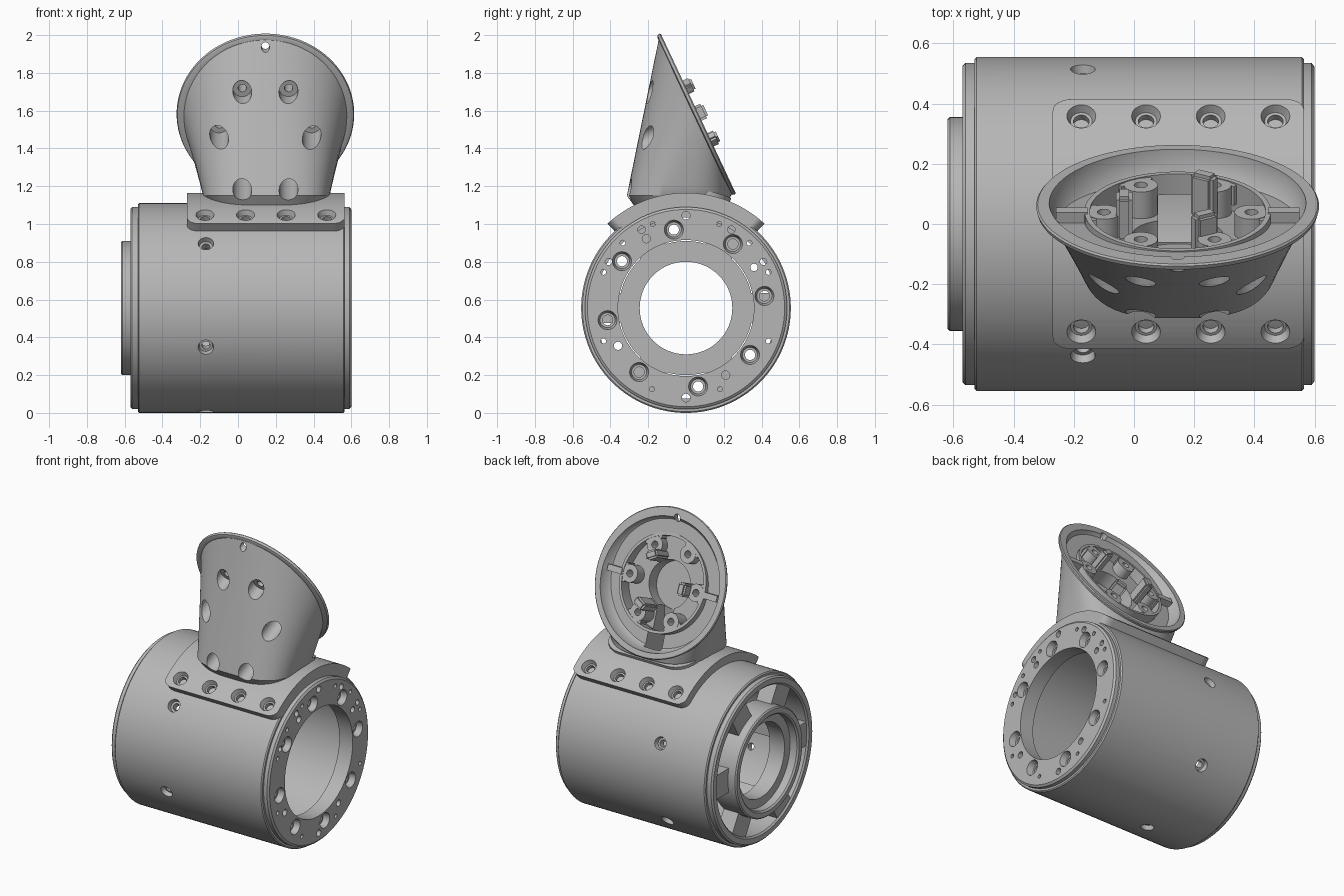
import bpy, bmesh, math
from mathutils import Matrix, Vector

if "Cube" in bpy.data.objects:
    bpy.data.objects.remove(bpy.data.objects["Cube"])

GREY = (0.47, 0.47, 0.47, 1)
mat = bpy.data.materials.new("matte_grey")
mat.use_nodes = True
mat.diffuse_color = GREY
mat.node_tree.nodes["Principled BSDF"].inputs["Base Color"].default_value = GREY


def frame(origin, x, y, z):
    m = Matrix((x, y, z)).transposed().to_4x4()
    m.translation = origin
    return m


# Tube frame: local z runs along world x. Dish frame: local z leaves the dish face.
TUBE_R = 0.555
TUBE = frame((0, 0, TUBE_R), (0, 1, 0), (0, 0, 1), (1, 0, 0))
DISH = frame((0.145, 0.065, 1.585), (1, 0, 0), (0, -0.425, 0.905), (0, 0.905, 0.425))
# The dish floor gets deeper towards the bottom
SLOPED = Matrix.Identity(4)
SLOPED[2][1] = 0.1
SLOPED = DISH @ SLOPED


def rings_to_solid(bm, rings, ring=False):
    n = len(rings[0])
    vs = [[bm.verts.new(p) for p in r] for r in rings]
    for k in range(len(vs) if ring else len(vs) - 1):
        a, b = vs[k], vs[(k + 1) % len(vs)]
        for i in range(n):
            j = (i + 1) % n
            bm.faces.new((a[i], a[j], b[j], b[i]))
    if not ring:
        bm.faces.new(vs[0])
        bm.faces.new(vs[-1])


def lathe(bm, profile, m, seg=32, ring=False):
    """Turn (height, radius) points around the local z axis of m."""
    turn = [2 * math.pi * i / seg for i in range(seg)]
    rings_to_solid(bm, [[m @ Vector((r * math.cos(t), r * math.sin(t), h)) for t in turn]
                        for h, r in profile], ring)


def box(bm, lo, hi, m):
    lo, hi = Vector(lo), Vector(hi)
    s = Matrix.Translation((lo + hi) / 2) @ Matrix.Diagonal((*(hi - lo), 1))
    bmesh.ops.create_cube(bm, size=1, matrix=m @ s)


def at(m, x, y):
    return m @ Matrix.Translation((x, y, 0))


def spin(m, deg):
    return m @ Matrix.Rotation(math.radians(deg), 4, "Z")


def part(name, build):
    bm = bmesh.new()
    build(bm)
    bmesh.ops.recalc_face_normals(bm, faces=bm.faces)
    me = bpy.data.meshes.new(name)
    bm.to_mesh(me)
    bm.free()
    me.materials.append(mat)
    ob = bpy.data.objects.new(name, me)
    bpy.context.collection.objects.link(ob)
    return ob


def combine(ob, build, op="DIFFERENCE"):
    tool = part("tool", build)
    mod = ob.modifiers.new("bool", "BOOLEAN")
    mod.object, mod.operation, mod.solver = tool, op, "EXACT"
    dg = bpy.context.evaluated_depsgraph_get()
    me = bpy.data.meshes.new_from_object(ob.evaluated_get(dg))
    ob.modifiers.clear()
    ob.data = me
    bpy.data.objects.remove(tool)


def smooth(*obs):
    for ob in obs:
        ob.data.shade_smooth()
        ob.data.set_sharp_from_angle(angle=math.radians(28))


def channel(bm):
    box(bm, (0.08, -0.06, 0.9), (0.2, 0.165, 2), Matrix())


# Tubular housing with a thick flange at the right end
housing = part("housing", lambda bm: lathe(bm, [
    (-0.57, 0.525), (-0.56, 0.535), (-0.53, 0.535), (-0.53, 0.548), (-0.523, TUBE_R),
    (0.558, TUBE_R), (0.565, 0.548), (0.565, 0.535), (0.59, 0.535), (0.6, 0.522),
    (0.6, 0.36), (0.5, 0.36), (0.5, 0.48), (-0.56, 0.48), (-0.57, 0.49)], TUBE, 128, True))


def flange_holes(bm):
    for k in range(8):
        a = math.radians(8.8 + 45 * k)
        lathe(bm, [(0.45, 0.027), (0.56, 0.027), (0.56, 0.04), (0.61, 0.053)],
              at(TUBE, 0.42 * math.cos(a), 0.42 * math.sin(a)))
    pins = [(0, 0.49, 0.022), (0, -0.475, 0.022), (-0.235, 0.415, 0.02), (-0.21, 0.367, 0.022),
            (0.24, 0.415, 0.02), (0.36, 0.215, 0.02), (-0.36, -0.2, 0.022), (0.21, -0.355, 0.022)]
    for s in (-1, 1):
        pins += [(s * x, y, r) for x, y, r in (
            (0.175, 0.445, 0.013), (0.335, 0.345, 0.014), (0.41, 0.245, 0.018),
            (0.437, 0.19, 0.014), (0.437, -0.175, 0.014), (0.18, -0.43, 0.013))]
    for x, y, r in pins:
        lathe(bm, [(0.46, r), (0.61, r)], at(TUBE, x, y), 16)


def radial(x, deg):
    """Frame on the tube axis whose z points outwards, deg up from the front."""
    a = math.radians(deg)
    z = Vector((0, -math.cos(a), math.sin(a)))
    return frame((x, 0, TUBE_R), (1, 0, 0), z.cross(Vector((1, 0, 0))), z)


def side_holes(bm):
    for deg in (38, -22, -82, -142, -202):
        lathe(bm, [(0.4, 0.022), (0.525, 0.022), (0.525, 0.035), (0.57, 0.044)], radial(-0.17, deg))


combine(housing, flange_holes)
combine(housing, side_holes)
combine(housing, channel)

# Hub ring at the left end, carried by spokes
hub = part("hub_ring", lambda bm: lathe(bm, [
    (-0.62, 0.347), (-0.612, 0.355), (-0.45, 0.355), (-0.45, 0.245), (-0.56, 0.245),
    (-0.56, 0.305), (-0.61, 0.305), (-0.62, 0.315)], TUBE, 96, True))


def spoke_boxes(bm):
    for k in range(6):
        m = radial(0, 60 * k)
        box(bm, (-0.56, -0.08, 0.34), (-0.45, 0.08, 0.483), m)
        box(bm, (-0.46, -0.08, 0.45), (-0.1, 0.08, 0.483), m)


part("hub_spokes", spoke_boxes)


# Curved saddle plate bolted on top, its long sides radial to the tube
def rounded_prism(bm, x, w, d, r, outer):
    edge = math.sqrt(outer ** 2 - d ** 2)
    rings = []
    for z in (0.85, 1.3):
        k = (z - TUBE_R) / edge
        ring = []
        for q, (sx, sy) in enumerate(((1, 1), (-1, 1), (-1, -1), (1, -1))):
            for i in range(9):
                a = math.radians(90 * q + 90 * i / 8)
                ring.append(Vector((x + sx * (w - r) + r * math.cos(a),
                                    k * (sy * (d - r) + r * math.sin(a)), z)))
        rings.append(ring)
    rings_to_solid(bm, rings)


def curved_plate(name, x, w, d, r, outer):
    ob = part(name, lambda bm: lathe(bm, [
        (-0.4, 0.545), (-0.4, outer), (0.7, outer), (0.7, 0.545)], TUBE, 160, True))
    combine(ob, lambda bm: rounded_prism(bm, x, w, d, r, outer), "INTERSECT")
    combine(ob, channel)
    return ob


def saddle_holes(bm):
    for x in (-0.175, 0.04, 0.255, 0.47):
        for deg in (54, 126):
            lathe(bm, [(0.5, 0.026), (0.58, 0.026), (0.58, 0.036), (0.62, 0.052)], radial(x, deg))


saddle = curved_plate("saddle_plate", 0.1475, 0.4175, 0.415, 0.065, 0.61)
combine(saddle, saddle_holes)
pad = curved_plate("saddle_pad", 0.15, 0.32, 0.24, 0.14, 0.63)


# Wedge-shaped head lofted from a rounded base to the tilted dish
def head_loft(bm):
    base, top, neck = [], [], []
    for i in range(96):
        a = 2 * math.pi * i / 96
        c, s = math.cos(a), math.sin(a)
        sx, sy = (math.copysign(abs(v) ** 0.68, v) for v in (c, s))
        base.append(Vector((0.15 + 0.335 * sx, -0.037 - 0.276 * sy, 1.15)))
        neck.append(Vector((0.15 + 0.3 * sx, -0.037 - 0.24 * sy, 1.1)))
        top.append(DISH @ Vector((0.435 * c, 0.455 * s, -0.015)))
    steps = [[b.lerp(t, k / 8) for b, t in zip(base, top)] for k in range(9)]
    rings_to_solid(bm, [neck] + steps)


head = part("head", head_loft)
combine(head, lambda bm: lathe(bm, [(-0.025, 0.455), (-0.02, 0.466), (-0.006, 0.47), (0, 0.465)],
                               DISH, 128), "UNION")
combine(head, lambda bm: lathe(bm, [
    (-0.2, 0.15), (-0.11, 0.15), (-0.11, 0.295), (-0.06, 0.295), (-0.06, 0.395),
    (-0.05, 0.405), (0, 0.427), (0.1, 0.437)], SLOPED, 96))
combine(head, channel)


# Screw holes with wide access bores from the front
def screw_holes(bm):
    for k in range(6):
        lathe(bm, [(0.05, 0.022), (-0.12, 0.022), (-0.12, 0.05), (-0.62, 0.05)],
              at(spin(DISH, 60 * k), 0.245, 0))
    lathe(bm, [(0.05, 0.022), (-0.15, 0.022)], at(DISH, 0, 0.41))


combine(head, screw_holes)


# Screw bosses joined to the collar wall, with dish ribs and locating tabs
def bosses(bm):
    for k in range(6):
        lathe(bm, [(-0.135, 0.022), (-0.135, 0.056), (-0.028, 0.056), (-0.028, 0.022)],
              at(spin(DISH, 60 * k), 0.245, 0), 32, True)


def boss_webs(bm):
    for k in range(6):
        box(bm, (0.27, -0.06, -0.1), (0.302, 0.06, -0.03), spin(DISH, 60 * k))


def dish_ribs(bm):
    for deg in (0, 180):
        box(bm, (0.3, -0.02, -0.065), (0.405, 0.02, -0.02), spin(DISH, deg))


def dish_tabs(bm):
    for deg in (60, 180, 300):
        box(bm, (0.15, -0.042, -0.12), (0.205, 0.042, 0.043), spin(DISH, deg))
    bmesh.ops.bevel(bm, geom=bm.edges[:], offset=0.012, segments=2, affect="EDGES")


collar = part("dish_collar", lambda bm: lathe(bm, [
    (-0.1, 0.292), (-0.1, 0.31), (-0.025, 0.31), (-0.025, 0.292)], DISH, 96, True))
screw_bosses = part("screw_bosses", bosses)
part("boss_webs", boss_webs)
part("dish_ribs", dish_ribs)
tabs = part("dish_tabs", dish_tabs)
smooth(housing, hub, saddle, pad, head, collar, screw_bosses, tabs)
